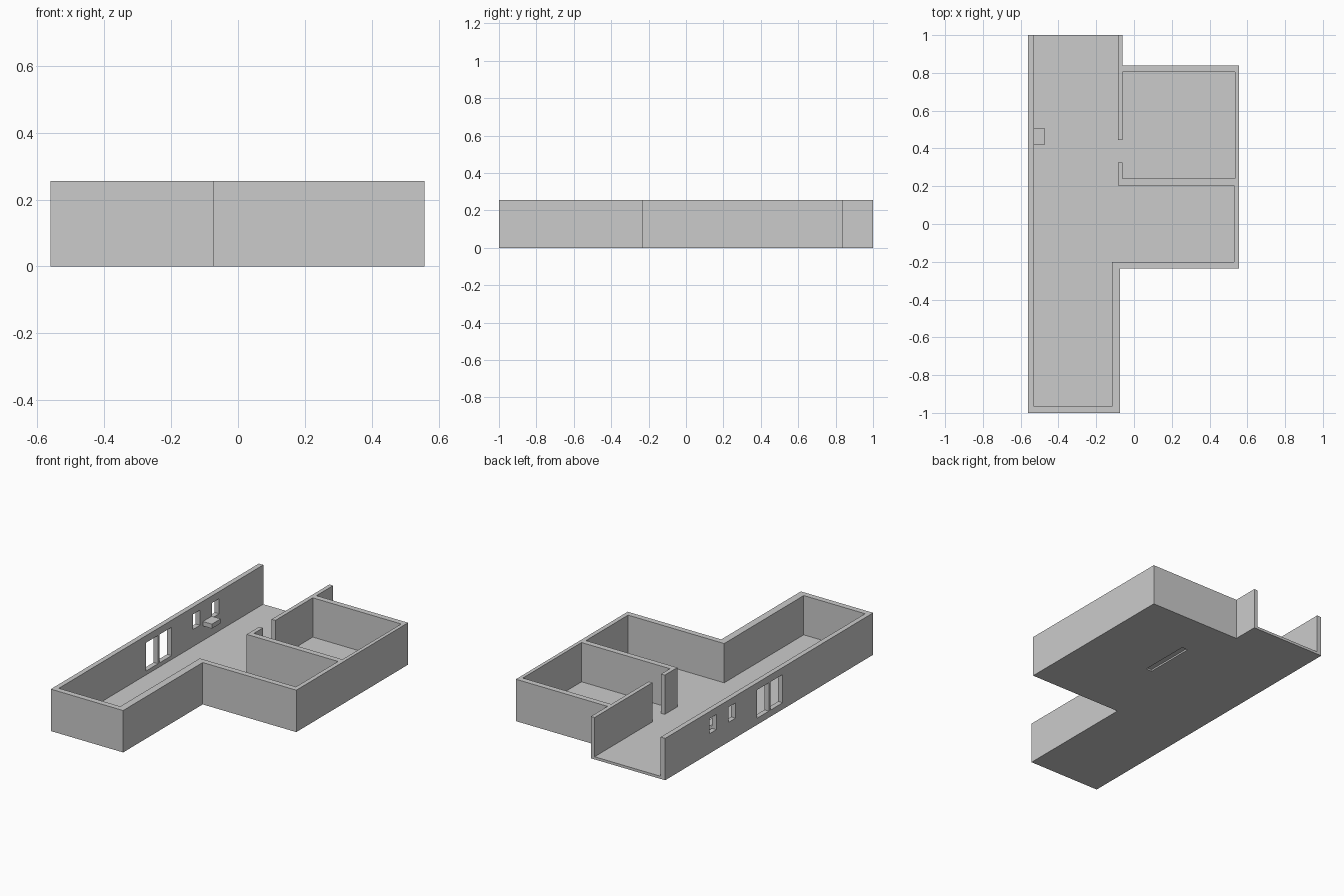
import bpy, bmesh

if "Cube" in bpy.data.objects:
    bpy.data.objects.remove(bpy.data.objects["Cube"])

HEIGHT = 0.255
FLOOR = 0.016


def prism(name, outline, z0, z1):
    """Extrude a closed xy outline between two heights."""
    bm = bmesh.new()
    face = bm.faces.new([bm.verts.new((x, y, z0)) for x, y in outline])
    ext = bmesh.ops.extrude_face_region(bm, geom=[face], use_keep_orig=True)
    for v in ext["geom"]:
        if isinstance(v, bmesh.types.BMVert):
            v.co.z = z1
    bmesh.ops.recalc_face_normals(bm, faces=bm.faces)
    mesh = bpy.data.meshes.new(name)
    bm.to_mesh(mesh)
    bm.free()
    obj = bpy.data.objects.new(name, mesh)
    bpy.context.collection.objects.link(obj)
    return obj


def block(name, x0, x1, y0, y1, z0, z1):
    return prism(name, [(x0, y0), (x1, y0), (x1, y1), (x0, y1)], z0, z1)


def cut(target, cutter):
    cutter.hide_render = True
    cutter.hide_viewport = True
    cutter.display_type = 'WIRE'
    mod = target.modifiers.new(cutter.name, 'BOOLEAN')
    mod.operation = 'DIFFERENCE'
    mod.solver = 'EXACT'
    mod.object = cutter


# Walls: outer perimeter, then back along the room faces
walls = prism("walls", [
    (-0.56, 1), (-0.56, -1), (-0.073, -1), (-0.073, -0.235),
    (0.557, -0.235), (0.557, 0.84), (-0.06, 0.84), (-0.06, 1),
    (-0.085, 1), (-0.085, 0.445), (-0.06, 0.445), (-0.06, 0.805),
    (0.535, 0.805), (0.535, 0.24), (-0.06, 0.24), (-0.06, 0.325),
    (-0.085, 0.325), (-0.085, 0.205), (0.53, 0.205), (0.53, -0.2),
    (-0.117, -0.2), (-0.117, -0.965), (-0.53, -0.965), (-0.53, 1),
], 0, HEIGHT)

# Window openings in the long wall: (y0, y1, z0, z1)
windows = [(-0.13, -0.012, 0.04, 0.212), (0.003, 0.118, 0.04, 0.212),
           (0.325, 0.392, 0.12, 0.212), (0.508, 0.575, 0.12, 0.212)]
for i, (y0, y1, z0, z1) in enumerate(windows):
    cut(walls, block(f"window_cutter_{i + 1}", -0.6, -0.5, y0, y1, z0, z1))

# Floor slab, tucked under the wall line and flush at the open end
floor = prism("floor", [
    (-0.55, 1), (-0.55, -0.99), (-0.083, -0.99), (-0.083, -0.225),
    (0.547, -0.225), (0.547, 0.83), (-0.07, 0.83), (-0.07, 1),
], 0, FLOOR)

# Shallow slot on the underside
cut(floor, block("slot_cutter", 0.07, 0.11, 0.24, 0.56, -0.02, 0.01))

# Small shelf between the two little windows
block("wall_shelf", -0.535, -0.47, 0.42, 0.505, 0.105, 0.132)
